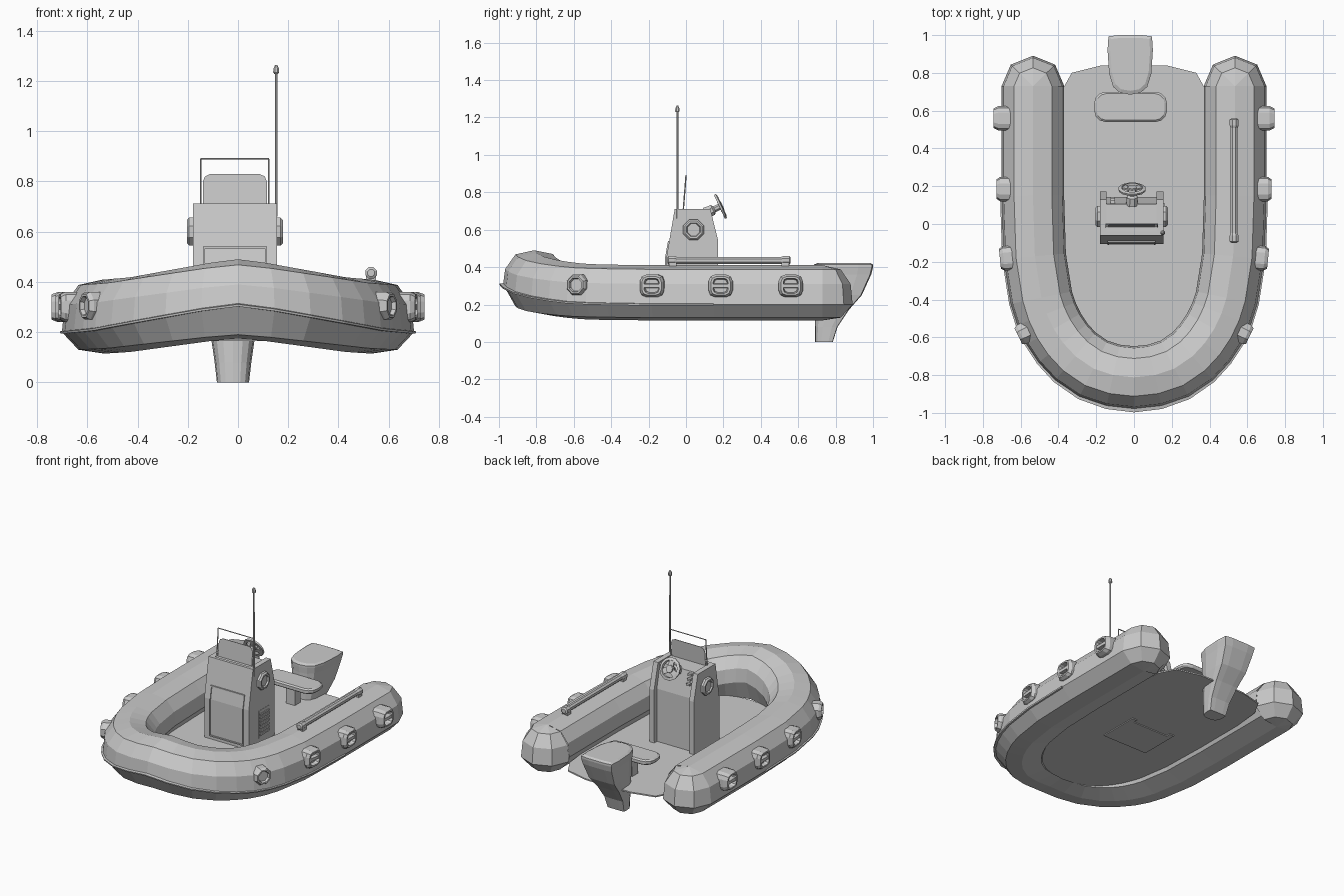
import bpy, bmesh, math
from mathutils import Vector, Matrix

if "Cube" in bpy.data.objects:
    bpy.data.objects.remove(bpy.data.objects["Cube"])

# ---------- helpers ----------
def loft(name, rings, M=Matrix(), caps=True):
    bm = bmesh.new()
    vs = [[bm.verts.new(M @ Vector(p)) for p in r] for r in rings]
    n = len(rings[0])
    for a, b in zip(vs, vs[1:]):
        for i in range(n):
            j = (i + 1) % n
            bm.faces.new((a[i], a[j], b[j], b[i]))
    if caps:
        bm.faces.new(vs[0][::-1])
        bm.faces.new(vs[-1])
    bmesh.ops.remove_doubles(bm, verts=bm.verts, dist=1e-5)
    bmesh.ops.recalc_face_normals(bm, faces=bm.faces)
    me = bpy.data.meshes.new(name)
    bm.to_mesh(me)
    bm.free()
    o = bpy.data.objects.new(name, me)
    bpy.context.collection.objects.link(o)
    return o

def circle(r, z, n):
    return [(r * math.cos(2 * math.pi * (i + .5) / n), r * math.sin(2 * math.pi * (i + .5) / n), z) for i in range(n)]

def rrect(w, h, r, z, k=2):
    pts = []
    for c, (sx, sy) in enumerate(((1, 1), (-1, 1), (-1, -1), (1, -1))):
        for i in range(k + 1):
            a = math.pi / 2 * (c + i / k)
            pts.append((sx * (w / 2 - r) + r * math.cos(a), sy * (h / 2 - r) + r * math.sin(a), z))
    return pts

def rod(name, p0, p1, profile, n=8):
    # profile: list of (fraction along, radius)
    d = Vector(p1) - Vector(p0)
    M = Matrix.Translation(p0) @ d.to_track_quat('Z', 'Y').to_matrix().to_4x4()
    return loft(name, [circle(r, t * d.length, n) for t, r in profile], M)

def prism(name, x0, x1, yz):
    return loft(name, [[(x, y, z) for y, z in yz] for x in (x0, x1)])

def box(name, x0, x1, y0, y1, z0, z1):
    return prism(name, x0, x1, [(y0, z0), (y1, z0), (y1, z1), (y0, z1)])

def outward(x, y, z, a):
    # local z points outward (horizontal angle a), local y is up
    c, s = math.cos(a), math.sin(a)
    return Matrix(((-s, 0, c, x), (c, 0, s, y), (0, 1, 0, z), (0, 0, 0, 1)))

# ---------- inflatable U-shaped tube ----------
half = [(.535, .73, 0), (.535, .45, 0), (.535, .15, 0), (.525, -.17, 0), (.49, -.39, .003), (.463, -.475, .005),
        (.425, -.555, .009), (.375, -.63, .018), (.31, -.70, .03), (.215, -.765, .047), (.11, -.80, .066)]
path = half + [(0, -.812, .08)] + [(-x, y, r) for x, y, r in half[::-1]]
section = [(.166, .20), (.155, .31), (.10, .388), (0, .41), (-.10, .39), (-.155, .32),
           (-.165, .23), (-.12, .15), (0, .115), (.10, .13)]

def normal(i):
    a, b = path[max(i - 1, 0)], path[min(i + 1, len(path) - 1)]
    t = Vector((b[0] - a[0], b[1] - a[1])).normalized()
    return Vector((-t.y, t.x)) if i not in (0, len(path) - 1) else Vector((1 if i == 0 else -1, 0))

def ring(i, sec):
    x, y, r = path[i]
    n = normal(i)
    if n.x * x < 0 or (x == 0 and n.y > 0):
        n = -n
    out = []
    for u, z in sec:
        k = 1.35 if .16 < z < .25 and u > .15 else .4 if u < -.05 and z < .2 else .75 if z < .2 else 1
        out.append((x + n.x * u, y + n.y * u, z + r * k))
    return out

L = len(path) - 1
loft("inflatable_tube", [ring(i, section) for i in range(L + 1)], caps=False)

# rounded stern ends: half section turned about a vertical axis
half_sec = [(0, .41), (.10, .388), (.155, .31), (.166, .20), (.10, .13), (0, .115)]
for s in (1, -1):
    ends = []
    for k in range(5):
        a = math.pi * k / 4
        ends.append([(s * (.535 + u * math.cos(a)), .73 + u * math.sin(a) * .97, z) for u, z in half_sec])
    loft(f"tube_end_{'right' if s > 0 else 'left'}", ends, caps=False)

# rubbing strake along the outer edge
strake = []
for i in range(2, L - 1):
    e = .14 * path[i][2]
    strake.append(ring(i, [(.155, .194), (.172 + e, .194), (.174 + e, .203), (.155, .208)]))
loft("rubbing_strake", strake)

# floor
edge = []
for i in range(1, L):
    edge.append(ring(i, [(-.125, .3)])[0][:2])
stern = [(-.385, .70), (-.33, .80), (-.17, .84), (.17, .84), (.33, .80), (.385, .70)]
loft("floor", [[(x, y, z) for x, y in edge + stern] for z in (.171, .18)])

# ---------- grab handles and bow discs on the tube ----------
def disc(name, M, d):
    loft(name, [circle(r, z * d, 8) for r, z in
         ((.06, -.5), (.06, .6), (.05, 1), (.04, 1), (.035, .6))], M)

for s, side in ((1, "right"), (-1, "left")):
    def place(x, y, z, a):
        return outward(s * x, y, z, a if s > 0 else math.pi - a)
    for k, (x, y, d, a) in enumerate(((.685, .56, .058, 0), (.685, .185, .042, 0), (.668, -.18, .042, -.1))):
        M = place(x, y, .30, a)
        loft(f"handle_{side}_{k}", [rrect(.13, .12, .035, -.03), rrect(.13, .12, .035, d * .55),
             rrect(.105, .10, .03, d), rrect(.08, .08, .02, d), rrect(.07, .07, .02, d * .4)], M)
        loft(f"handle_bar_{side}_{k}", [rrect(.09, .028, .008, 0), rrect(.09, .02, .008, d * .95)], M)
    disc(f"bow_disc_{side}", place(.575, -.575, .305, -.45), .042)

# rail on top of the right tube
rod("tube_rail", (.53, -.10, .436), (.53, .56, .436),
    [(0, .015), (.01, .025), (.06, .025), (.08, .02), (.92, .02), (.94, .025), (.99, .025), (1, .015)])
for y in (-.07, .53):
    box("rail_foot", .51, .55, y - .02, y + .02, .39, .43)

# ---------- console ----------
cheek = [(-.105, .165), (.17, .165), (.172, .54), (.15, .63), (.13, .712), (-.06, .712), (-.105, .45)]
core = [(-.10, .165), (.14, .165), (.142, .54), (.122, .63), (.105, .705), (-.058, .708), (-.10, .45)]
prism("console_side_left", -.18, -.145, cheek)
prism("console_side_right", .12, .155, cheek)
prism("console_body", -.145, .12, core)
prism("console_front", -.18, .155, [(-.105, .165), (-.09, .165), (-.09, .45), (-.04, .712), (-.06, .712), (-.105, .45)])
front = [(-.112, .20), (-.10, .20), (-.08, .54), (-.096, .54), (-.112, .45)]
prism("door_frame_left", -.14, -.132, front)
prism("door_frame_right", .107, .115, front)
box("door_frame_top", -.14, .115, -.097, -.08, .532, .54)
box("door_frame_bottom", -.14, .115, -.112, -.10, .20, .208)
disc("speaker_right", outward(.155, .04, .60, 0), .024)
disc("speaker_left", outward(-.18, .04, .60, math.pi), .024)
box("vent_plate", .15, .157, .0, .12, .22, .405)
for k in range(7):
    z = .234 + k * .023
    box(f"vent_slat_{k}", .155, .162, .01, .11, z, z + .012)
for k in range(3):
    z = .62 + k * .03
    box(f"switch_{k}", -.125, -.10, .10, .142 - k * .008, z, z + .015)

# windscreen and its rail
M = Matrix(((1, 0, 0, -.0125), (0, .08, 1, -.013), (0, 1, 0, .705), (0, 0, 0, 1)))
w = .127
pane = [(-w, 0), (w, 0), (w, .095), (w - .008, .115), (w - .03, .125), (.03 - w, .125), (.008 - w, .115), (-w, .095)]
loft("windscreen", [[(x, y, z) for x, y in pane] for z in (-.002, .002)], M)
c = [(-.149, -.015, .70), (-.149, .0, .89), (.123, .0, .89), (.123, -.015, .70)]
for k in range(3):
    rod(f"windscreen_rail_{k}", c[k], c[k + 1], [(0, .0035), (1, .0035)], 6)

# antenna
rod("antenna", (.152, -.046, .66), (.152, -.046, 1.235), [(0, .006), (1, .005)], 6)
rod("antenna_tip", (.152, -.046, 1.228), (.152, -.046, 1.263), [(0, .008), (.15, .013), (.6, .012), (1, .005)], 8)

# steering wheel
hub, ax = Vector((-.01, .185, .725)), Vector((0, .91, .42))
W = Matrix.Translation(hub) @ ax.to_track_quat('Z', 'Y').to_matrix().to_4x4()
rod("steering_column", hub - ax * .09, hub, [(0, .034), (.5, .03), (.6, .018), (1, .018)])
loft("steering_wheel_rim", [circle(.052, -.007, 12), circle(.072, -.007, 12), circle(.074, .004, 12),
     circle(.056, .009, 12), circle(.052, -.007, 12)], W, caps=False)
loft("steering_hub", [circle(.028, -.008, 10), circle(.024, .012, 10)], W)
for k in range(3):
    R = W @ Matrix.Rotation(k * 2 * math.pi / 3 + math.pi / 2, 4, 'Z')
    loft(f"steering_spoke_{k}", [[(x, -.018, -.005), (x, .018, -.005), (x, .018, .004), (x, -.018, .004)]
         for x in (.015, .06)], R)

# ---------- seat ----------
M = Matrix.Translation((-.018, .62, -.03))
loft("seat", [rrect(.37, .15, .055, .337, 3), rrect(.385, .16, .06, .345, 3),
              rrect(.385, .16, .06, .362, 3), rrect(.36, .14, .05, .37, 3)], M)
box("seat_pedestal", -.05, .015, .59, .65, .175, .31)

# ---------- outboard motor ----------
shape = [(0, 0), (.45, .03), (.75, .13), (.93, .35), (1, .75), (.96, .98), (.5, 1)]
shape += [(-.5, 1), (-.96, .98), (-1, .75), (-.93, .35), (-.75, .13), (-.45, .03)]
def slice_(z, y0, y1, hw):
    return [(-.02 + u * hw, y0 + v * (y1 - y0), z) for u, v in shape]
loft("outboard_motor", [slice_(*a) for a in (
    (0, .69, .785, .064), (.08, .69, .81, .073), (.17, .69, .87, .086), (.25, .69, .94, .10),
    (.36, .688, .99, .113), (.40, .685, 1.0, .12), (.414, .685, 1.0, .12), (.422, .705, .985, .105))])
